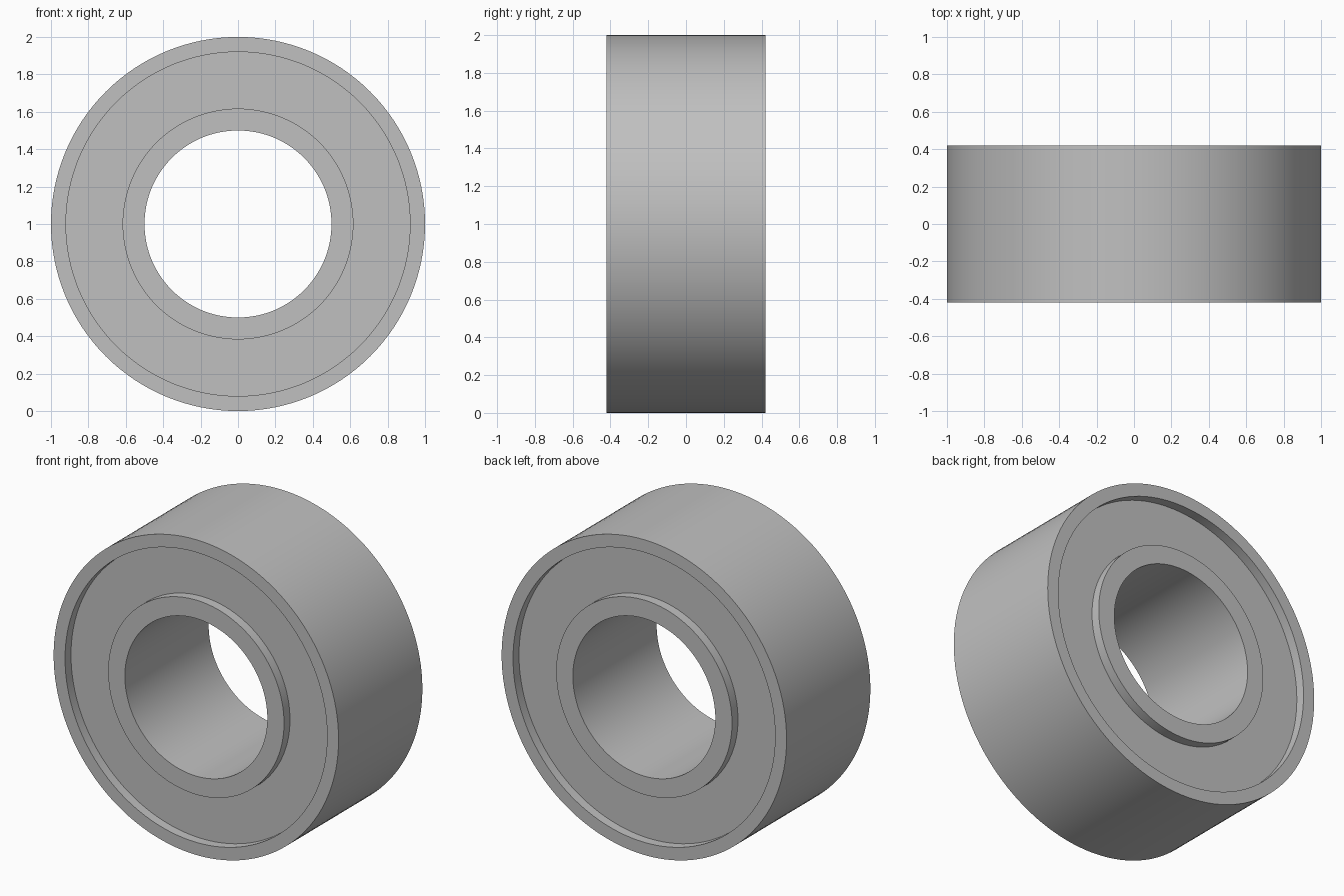
import bpy
import bmesh
import math
from mathutils import Matrix, Vector

cube = bpy.data.objects.get("Cube")
if cube:
    bpy.data.objects.remove(cube, do_unlink=True)

SEGMENTS = 128
HALF_WIDTH = 0.42
RECESS = 0.06
CENTRE = Vector((0, 0, 1))

steel = bpy.data.materials.new("grey_steel")
steel.use_nodes = True
steel.diffuse_color = (0.53, 0.53, 0.53, 1)
steel.node_tree.nodes["Principled BSDF"].inputs["Base Color"].default_value = steel.diffuse_color


def ring(name, inner, outer, half):
    """Revolve a rectangular section around the y axis."""
    bm = bmesh.new()
    section = [(inner, -half), (outer, -half), (outer, half), (inner, half)]
    loops = []
    for i in range(SEGMENTS):
        turn = Matrix.Rotation(math.tau * i / SEGMENTS, 4, 'Y')
        loops.append([bm.verts.new(turn @ Vector((r, y, 0)) + CENTRE) for r, y in section])
    for i, loop in enumerate(loops):
        following = loops[(i + 1) % SEGMENTS]
        for j in range(len(section)):
            k = (j + 1) % len(section)
            bm.faces.new((loop[j], loop[k], following[k], following[j]))
    bmesh.ops.recalc_face_normals(bm, faces=bm.faces[:])
    mesh = bpy.data.meshes.new(name)
    bm.to_mesh(mesh)
    bm.free()
    mesh.materials.append(steel)
    obj = bpy.data.objects.new(name, mesh)
    bpy.context.collection.objects.link(obj)
    bpy.ops.object.select_all(action='DESELECT')
    obj.select_set(True)
    bpy.context.view_layer.objects.active = obj
    bpy.ops.object.shade_smooth_by_angle(angle=math.radians(30))
    return obj


# Two races with a recessed shield between them
ring("outer_race", 0.92, 1.0, HALF_WIDTH)
ring("inner_race", 0.5, 0.617, HALF_WIDTH)
ring("shield", 0.617, 0.92, HALF_WIDTH - RECESS)
